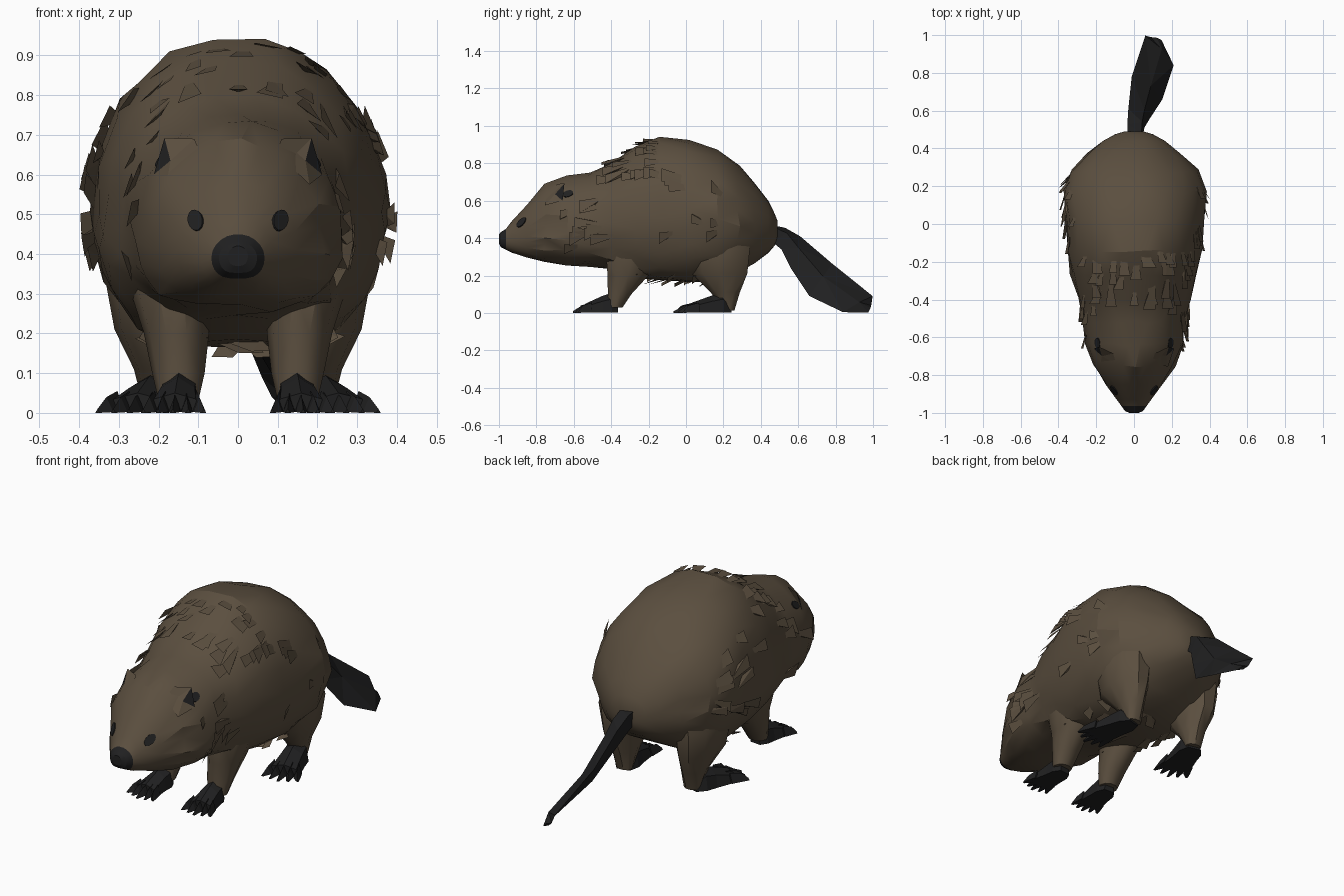
import bpy, bmesh, math, random
from mathutils import Vector, Matrix

random.seed(4)
cube = bpy.data.objects.get("Cube")
if cube:
    bpy.data.objects.remove(cube)


def material(name, rgb):
    m = bpy.data.materials.new(name)
    m.use_nodes = True
    m.diffuse_color = (*rgb, 1)
    m.node_tree.nodes["Principled BSDF"].inputs["Base Color"].default_value = (*rgb, 1)
    return m


FUR = material("brown fur", (0.105, 0.078, 0.050))
DARK = material("black skin", (0.0145, 0.0145, 0.015))


def finish(bm, name, mats, smooth=None):
    bmesh.ops.recalc_face_normals(bm, faces=bm.faces)
    mesh = bpy.data.meshes.new(name)
    bm.to_mesh(mesh)
    bm.free()
    ob = bpy.data.objects.new(name, mesh)
    bpy.context.collection.objects.link(ob)
    for m in mats:
        mesh.materials.append(m)
    if smooth:
        bpy.ops.object.select_all(action="DESELECT")
        ob.select_set(True)
        bpy.context.view_layer.objects.active = ob
        bpy.ops.object.shade_smooth_by_angle(angle=math.radians(smooth))


def loft(bm, rings):
    loops = [[bm.verts.new(p) for p in ring] for ring in rings]
    n = len(loops[0])
    for a, b in zip(loops, loops[1:]):
        for i in range(n):
            j = (i + 1) % n
            bm.faces.new((a[i], a[j], b[j], b[i]))
    bm.faces.new(loops[0])
    bm.faces.new(loops[-1][::-1])


# Body and head sections: y, top z, widest z, bottom z, half width
SECTIONS = [
    (-1.0, .42, .395, .37, .025), (-.99, .432, .39, .352, .048),
    (-.963, .45, .39, .338, .067), (-.93, .492, .39, .322, .092),
    (-.85, .58, .41, .295, .15), (-.75, .685, .42, .275, .215),
    (-.64, .73, .43, .262, .262), (-.52, .755, .45, .25, .268),
    (-.4, .80, .47, .235, .298), (-.27, .885, .49, .19, .335),
    (-.14, .945, .50, .165, .355), (.02, .93, .50, .16, .368),
    (.17, .87, .50, .175, .378), (.28, .79, .50, .215, .335),
    (.37, .69, .48, .27, .25), (.44, .60, .46, .32, .165),
    (.475, .53, .45, .36, .1), (.49, .49, .44, .40, .05),
]


def section(y):
    for a, b in zip(SECTIONS, SECTIONS[1:]):
        if y <= b[0]:
            t = (y - a[0]) / (b[0] - a[0])
            return [p + (q - p) * t for p, q in zip(a, b)]
    return SECTIONS[-1]


def skin(y, angle):
    """Point on the body: full below the widest line, rounder above it."""
    _, top, mid, low, w = section(y)
    s, c = math.sin(angle), math.cos(angle)
    power = .62 if s < 0 else (.87 if y > -.45 else 1)
    return Vector((w * math.copysign(abs(c) ** power, c), y,
                   mid + s * (top - mid if s > 0 else mid - low)))


def skin_frame(y, angle):
    """Point, backward tangent, sideways tangent and outward normal."""
    p = skin(y, angle)
    back = (skin(y + .02, angle) - skin(y - .02, angle)).normalized()
    side = (skin(y, angle + .03) - skin(y, angle - .03)).normalized()
    return p, back, side, side.cross(back).normalized()


# Body with a dark nose tip
bm = bmesh.new()
SIDES = 22
rings = []
for k, sec in enumerate(SECTIONS):
    rough = .01 if 4 < k < 15 else 0
    ring = []
    for i in range(SIDES):
        p = skin(sec[0], math.tau * (i + .5 * (k % 2)) / SIDES)
        ring.append(p + Vector([random.uniform(-rough, rough) for _ in range(3)]))
    rings.append(ring)
loft(bm, rings)
bmesh.ops.triangulate(bm, faces=[f for f in bm.faces if len(f.verts) == 4])
for f in bm.faces:
    f.material_index = int(f.calc_center_median().y < -.964)
finish(bm, "body", [FUR, DARK], 22)

# Fur tufts swept backward, lying close to the skin
bm = bmesh.new()


def tuft(y, angle, length, width, lift):
    p, back, side, out = skin_frame(y, angle)
    root = p - out * .025
    tip = skin(y + length, angle + random.uniform(-.15, .15)) + out * lift
    ridge = skin(y + length * .5, angle) + out * lift * .5
    l, r, t, tip = [bm.verts.new(v) for v in (root + side * width, root - side * width, ridge, tip)]
    for tri in ((l, r, t), (l, t, tip), (t, r, tip), (r, l, tip)):
        bm.faces.new(tri)


def scatter(count, y_range, angle_range, length, width, lift):
    for _ in range(count):
        a = random.uniform(*angle_range)
        tuft(random.uniform(*y_range), random.choice((a, math.pi - a)),
             random.uniform(.7, 1.4) * length, random.uniform(.7, 1.3) * width, lift)


scatter(34, (-.48, -.18), (.5, 1.6), .12, .03, .018)     # shoulder ruff
scatter(22, (-.3, .2), (-.5, .7), .13, .03, .013)        # flanks
scatter(14, (-.68, -.48), (-.5, .5), .13, .035, .016)    # cheeks
scatter(18, (-.35, .12), (-1.6, -1.1), .1, .035, .025)   # belly
finish(bm, "fur_tufts", [FUR])


# Legs: rings of x, y, z, x radius, y radius
FRONT_LEG = [(.15, -.28, .46, .1, .12), (.17, -.285, .32, .105, .15),
             (.155, -.31, .2, .082, .115), (.15, -.355, .1, .066, .066), (.15, -.38, .03, .05, .043)]
HIND_LEG = [(.2, .17, .5, .1, .15), (.215, .175, .34, .12, .175), (.215, .18, .21, .096, .155),
            (.2, .21, .11, .062, .082), (.195, .23, .012, .042, .03)]


def leg(name, path, side):
    bm = bmesh.new()
    loft(bm, [[(side * (x + rx * math.cos(math.tau * i / 10)), y + ry * math.sin(math.tau * i / 10), z)
               for i in range(10)] for x, y, z, rx, ry in path])
    bmesh.ops.triangulate(bm, faces=bm.faces)
    finish(bm, name, [FUR], 40)


def foot(name, heel, length, splay, width, side):
    """Wedge-shaped sole with five pointed, webbed toes."""
    bm = bmesh.new()
    turn = Matrix.Rotation(splay, 3, "Z")

    def place(u, v, z):
        p = turn @ Vector((v, -u * length, z)) + Vector((*heel, 0))
        return (p.x * side, p.y, p.z)

    def slab(u, w, z):
        return [place(u, -w, .002), place(u, w, .002), place(u, w * .8, z * .7),
                place(u, 0, z), place(u, -w * .8, z * .7)]

    loft(bm, [slab(0, width * .5, .05), slab(.16, width * .85, .105),
              slab(.35, width * .9, .09), slab(.72, width * 1.1, .05)])
    for k in range(5):
        v = (k - 2) * width * .44
        w = width * .25
        base = [place(.6, v - w, .004), place(.6, v + w, .004), place(.6, v, .055)]
        knuckle = [place(.8, v * 1.2 - w, .002), place(.8, v * 1.2 + w, .002), place(.8, v * 1.2, .04)]
        tip = [place(1 - .05 * abs(k - 2), v * 1.45 + d, z)
               for d, z in ((-.006, 0), (.006, 0), (0, .01))]
        loft(bm, [base, knuckle, tip])
    finish(bm, name, [DARK])


# Eyes and ear hollows: thin discs laid on the skin
def disc(name, y, angle, rx, ry):
    p, back, side, out = skin_frame(y, angle)
    bm = bmesh.new()
    loft(bm, [[p + out * h + back * (rx * s * math.cos(math.tau * i / 14))
               + side * (ry * s * math.sin(math.tau * i / 14)) for i in range(14)]
              for h, s in ((-.004, 1), (.003, 1), (.005, .6))])
    finish(bm, name, [DARK])


# Ears: folded leaf with a dark hollow facing outward
def ear(name, side):
    bm = bmesh.new()
    pts = [(.095, -.74, .655), (.11, -.685, .69), (.185, -.65, .692),
           (.212, -.66, .6), (.18, -.755, .575), (.17, -.70, .635)]
    v = [bm.verts.new((x * side, y, z)) for x, y, z in pts]
    for k in range(5):
        f = bm.faces.new((v[k], v[(k + 1) % 5], v[5]))
        f.material_index = int(k == 2)
    bm.faces.new(v[:5][::-1])
    finish(bm, name, [FUR, DARK])


for label, side in (("left", 1), ("right", -1)):
    leg(f"{label}_front_leg", FRONT_LEG, side)
    leg(f"{label}_hind_leg", HIND_LEG, side)
    foot(f"{label}_front_foot", (.145, -.365), .24, .08, .06, side)
    foot(f"{label}_hind_foot", (.198, .235), .31, .25, .07, side)
    ear(f"{label}_ear", side)
    for part, y, a, rx, ry in (("eye", -.88, .6, .034, .022), ("ear_hollow", -.63, .75, .028, .022)):
        disc(f"{label}_{part}", y, a if side > 0 else math.pi - a, rx, ry)

# Flat paddle tail, tilted and bent toward the left
UPPER = [(-.035, .46, .47), (-.035, .53, .455), (-.03, .61, .41),
         (-.012, .78, .265), (.06, .998, .09), (.085, .99, .04)]
LOWER = [(.045, .46, .38), (.055, .51, .34), (.085, .56, .24),
         (.15, .66, .09), (.21, .84, .004), (.145, .975, .002)]
bm = bmesh.new()
rings = []
for u, l, t in zip(UPPER, LOWER, (.05, .048, .04, .03, .018, .008)):
    u, l = Vector(u), Vector(l)
    thick = Vector((.69, .43, .58)) * t
    mid = (u + l) / 2
    rings.append([u, mid + thick, l, mid - thick])
loft(bm, rings)
bmesh.ops.triangulate(bm, faces=bm.faces)
for v in bm.verts:
    v.co.z = max(v.co.z, 0)
finish(bm, "tail", [DARK])
